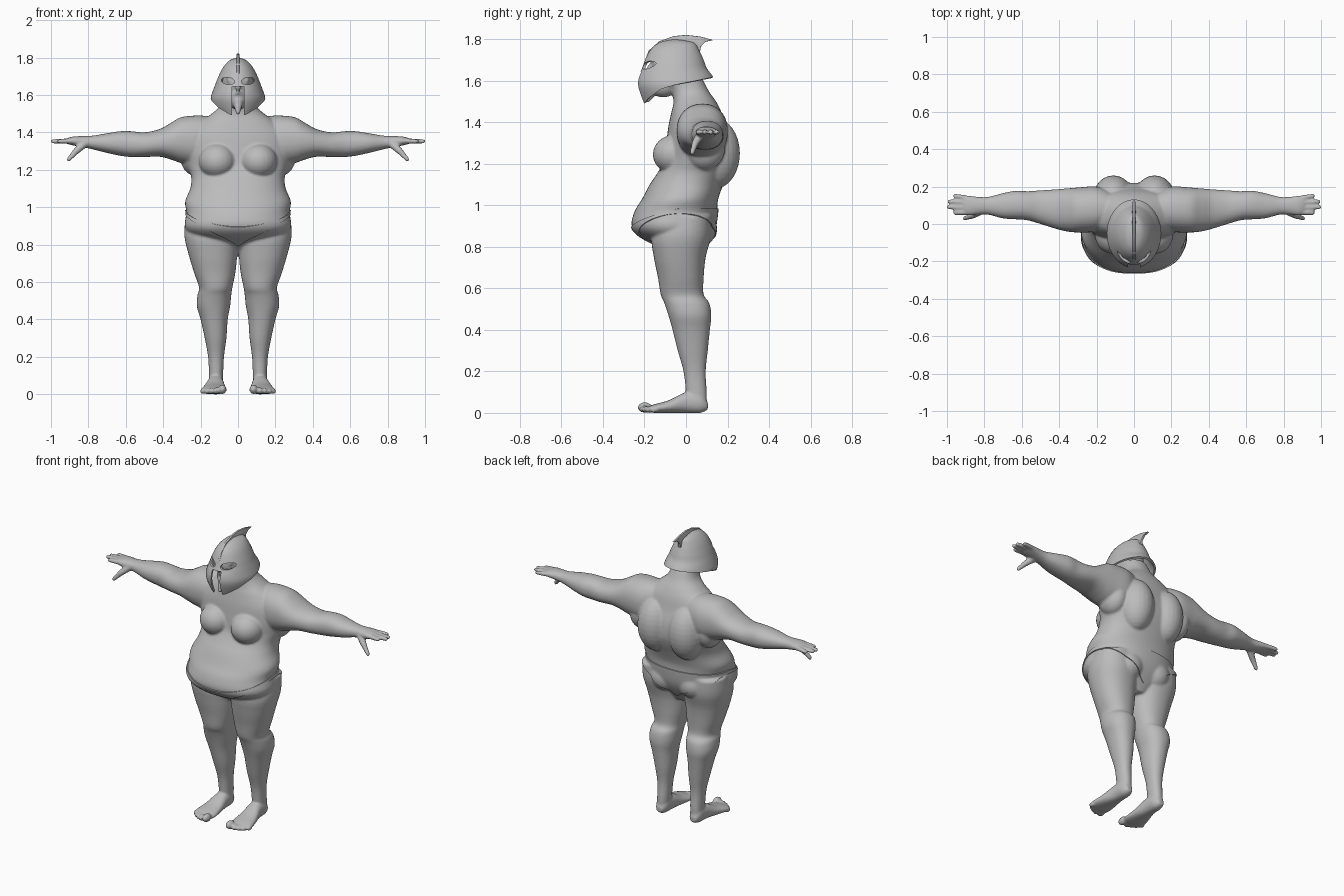
import bpy, bmesh, math
from mathutils import Vector, Matrix
from mathutils.bvhtree import BVHTree

if "Cube" in bpy.data.objects:
    bpy.data.objects.remove(bpy.data.objects["Cube"])

grey = bpy.data.materials.new("clay grey")
grey.use_nodes = True
COL = (0.5, 0.5, 0.5, 1)
grey.diffuse_color = COL
grey.node_tree.nodes["Principled BSDF"].inputs["Base Color"].default_value = COL
SIDES = (-1, 1)


def finish(bm, name):
    bmesh.ops.recalc_face_normals(bm, faces=bm.faces[:])
    me = bpy.data.meshes.new(name)
    bm.to_mesh(me)
    bm.free()
    ob = bpy.data.objects.new(name, me)
    bpy.context.collection.objects.link(ob)
    me.materials.append(grey)
    return ob


def bake(ob):
    """Replace an object's mesh with its modified result."""
    dg = bpy.context.evaluated_depsgraph_get()
    me = bpy.data.meshes.new_from_object(ob.evaluated_get(dg))
    ob.modifiers.clear()
    ob.data = me
    return ob


def soften(ob, angle=None):
    bpy.ops.object.select_all(action='DESELECT')
    ob.select_set(True)
    bpy.context.view_layer.objects.active = ob
    if angle:
        bpy.ops.object.shade_smooth_by_angle(angle=math.radians(angle))
    else:
        bpy.ops.object.shade_smooth()


def refine(rows, steps=4):
    """Smooth curve through the section rows."""
    out = []
    for i in range(len(rows) - 1):
        p = [rows[max(0, min(len(rows) - 1, i + k))] for k in (-1, 0, 1, 2)]
        for j in range(steps):
            t = j / steps
            out.append([b + t / 2 * (c - a + t * (2*a - 5*b + 4*c - d + t * (3*(b - c) + d - a)))
                        for a, b, c, d in zip(*p)])
    return out + [list(rows[-1])]


def loft(bm, rows, axis, side=1, n=40, power=2.2):
    """Rounded sections (t, a0, a1, b0, b1) stacked along an axis."""
    rings = []
    for t, a0, a1, b0, b1 in refine(rows):
        ring = []
        for k in range(n):
            w = 2 * math.pi * k / n
            c, s = math.cos(w), math.sin(w)
            a = (a0 + a1) / 2 + (a1 - a0) / 2 * math.copysign(abs(c) ** (2 / power), c)
            b = (b0 + b1) / 2 + (b1 - b0) / 2 * math.copysign(abs(s) ** (2 / power), s)
            x, y, z = {'x': (t, a, b), 'y': (a, t, b), 'z': (a, b, t)}[axis]
            ring.append(bm.verts.new((x * side, y, z)))
        rings.append(ring)
    for r, q in zip(rings, rings[1:]):
        for k in range(n):
            bm.faces.new((r[k], r[k - 1], q[k - 1], q[k]))
    bm.faces.new(rings[0])
    bm.faces.new(rings[-1])


def ball(bm, c, r):
    m = Matrix.Translation(c) @ Matrix.Diagonal((*r, 1))
    bmesh.ops.create_uvsphere(bm, u_segments=24, v_segments=16, radius=1, matrix=m)


def digit(bm, p, q, r0, r1):
    """Tapered finger with round ends."""
    p, q = Vector(p), Vector(q)
    d = q - p
    m = Matrix.Translation((p + q) / 2) @ d.to_track_quat('Z', 'Y').to_matrix().to_4x4()
    bmesh.ops.create_cone(bm, cap_ends=True, segments=16, radius1=r0, radius2=r1,
                          depth=d.length, matrix=m)
    ball(bm, p, (r0,) * 3)
    ball(bm, q, (r1,) * 3)


# Body: trunk, then mirrored limbs, fused into one skin
bm = bmesh.new()
trunk = [(.75, .06, -.07, .06), (.80, .15, -.13, .09), (.85, .25, -.22, .12), (.9, .285, -.262, .14),
         (.97, .275, -.248, .15), (1.03, .283, -.212, .155), (1.1, .255, -.175, .18),
         (1.16, .25, -.135, .205), (1.22, .27, -.105, .22), (1.3, .285, -.095, .215),
         (1.38, .27, -.085, .19), (1.45, .21, -.07, .17), (1.5, .14, -.06, .145),
         (1.55, .09, -.07, .11), (1.63, .075, -.1, .07)]
loft(bm, [(z, -w, w, f, b) for z, w, f, b in trunk], 'z', n=64)
leg = [(.04, .085, .155, .01, .1), (.1, .08, .155, 0, .1), (.2, .075, .16, -.012, .095),
       (.3, .062, .178, -.04, .105), (.4, .055, .2, -.065, .115), (.47, .042, .22, -.085, .122),
       (.53, .036, .217, -.105, .112), (.57, .03, .208, -.122, .085), (.65, .014, .235, -.135, .085),
       (.75, .004, .265, -.155, .095), (.85, 0, .287, -.165, .12), (.95, .03, .28, -.12, .12)]
foot = [(.105, .1, .14, .015, .05), (.07, .08, .158, 0, .1), (0, .075, .165, 0, .1),
        (-.08, .065, .187, 0, .062), (-.15, .06, .2, 0, .042), (-.185, .07, .18, .005, .03)]
arm = [(.12, 0, .17, 1.25, 1.48), (.2, -.04, .2, 1.22, 1.49), (.3, -.045, .195, 1.235, 1.482),
       (.36, -.04, .19, 1.255, 1.45), (.42, -.025, .185, 1.27, 1.417), (.5, 0, .18, 1.268, 1.4),
       (.57, .02, .175, 1.268, 1.406), (.63, .025, .178, 1.275, 1.406), (.7, .03, .165, 1.29, 1.395),
       (.78, .05, .145, 1.31, 1.382), (.83, .05, .145, 1.32, 1.38), (.88, .045, .15, 1.33, 1.378),
       (.91, .055, .145, 1.337, 1.37)]
for s in SIDES:
    loft(bm, leg, 'z', s)
    loft(bm, foot, 'y', s)
    loft(bm, arm, 'x', s)
    ball(bm, (s * .11, -.055, 1.245), (.1, .105, .095))      # chest
    ball(bm, (s * .11, .14, 1.25), (.11, .12, .17))          # shoulder blade
    ball(bm, (s * .235, .09, 1.28), (.075, .1, .11))         # side of back
    ball(bm, (s * .1, .045, .885), (.1, .1, .095))           # buttock
    for x, y, r in ((.083, -.198, .027), (.118, -.2, .019), (.144, -.19, .018),
                    (.168, -.175, .017), (.19, -.155, .016)):
        ball(bm, (s * x, y, r * .95), (r * .8, r * 1.3, r * .95))
    for y0, y1, tip in ((.063, .06, .955), (.088, .09, .99), (.113, .12, .985), (.136, .15, .955)):
        digit(bm, (s * .88, y0, 1.354), (s * tip, y1, 1.352), .015, .0125)
    digit(bm, (s * .82, .07, 1.34), (s * .865, .045, 1.3), .022, .018)
    digit(bm, (s * .865, .045, 1.3), (s * .905, .03, 1.255), .017, .012)

# Head and face inside the helmet
ball(bm, (0, -.06, 1.66), (.085, .11, .11))
ball(bm, (0, -.11, 1.58), (.055, .07, .06))
digit(bm, (0, -.165, 1.685), (0, -.188, 1.638), .009, .015)
digit(bm, (0, -.155, 1.565), (0, -.185, 1.505), .03, .012)
for s in SIDES:
    digit(bm, (0, -.18, 1.612), (s * .03, -.16, 1.6), .011, .008)
    digit(bm, (s * .015, -.163, 1.7), (s * .06, -.14, 1.705), .011, .01)
    ball(bm, (s * .043, -.142, 1.678), (.017,) * 3)
body = finish(bm, "body")
mod = body.modifiers.new("fuse", 'REMESH')
mod.mode = 'VOXEL'
mod.voxel_size = .007
mod = body.modifiers.new("relax", 'SMOOTH')
mod.factor, mod.iterations = .5, 5
bake(body)
soften(body)

# Briefs: thin cloth dropped onto the hips
bm = bmesh.new()
bm.from_mesh(body.data)
tree = BVHTree.FromBMesh(bm)
bm.free()
bm = bmesh.new()
rows, N, M = [], 120, 14
for k in range(N):
    w = 2 * math.pi * k / N
    out = Vector((math.cos(w), math.sin(w), 0))
    low = .795 + .165 * abs(out.x) ** 1.5
    high = .985 - .09 * max(0, -out.y) ** 1.2
    col = []
    for j in range(M):
        mid = Vector((0, -.03, low + (high - low) * j / (M - 1)))
        hit = tree.ray_cast(mid + out, -out)[0]
        col.append(bm.verts.new((hit or mid + out * .08) + out * .002))
    rows.append(col)
for k in range(N):
    for j in range(M - 1):
        bm.faces.new((rows[k - 1][j], rows[k][j], rows[k][j + 1], rows[k - 1][j + 1]))
briefs = finish(bm, "briefs")
mod = briefs.modifiers.new("cloth", 'SOLIDIFY')
mod.thickness, mod.offset = .008, 0
bake(briefs)
soften(briefs, 50)


# Helmet shell with a dipping front rim
def lookup(rows, t):
    for a, b in zip(rows, rows[1:]):
        if t <= b[0]:
            f = max(0, (t - a[0]) / (b[0] - a[0]))
            return [p + (q - p) * f for p, q in zip(a, b)]
    return rows[-1]


shape = refine([(1.47, .1, -.2, .14), (1.53, .135, -.222, .14), (1.58, .146, -.235, .14),
                (1.62, .135, -.23, .13), (1.66, .12, -.212, .1), (1.7, .104, -.197, .085),
                (1.75, .078, -.17, .062), (1.785, .045, -.125, .035), (1.8, .006, -.06, -.05)])
rim = [(-1, 1.485), (-.8, 1.515), (-.4, 1.56), (0, 1.582), (1, 1.618)]
bm = bmesh.new()
rows, N, M = [], 96, 32
for k in range(N):
    w = 2 * math.pi * k / N
    c, s = math.cos(w), math.sin(w)
    low = lookup(rim, s)[1]
    col = []
    for j in range(M):
        z = low + (1.8 - low) * math.sin(j / (M - 1) * math.pi / 2)
        _, rx, f, b = lookup(shape, z)
        col.append(bm.verts.new((rx * c, (f + b) / 2 + (b - f) / 2 * s, z)))
    rows.append(col)
for k in range(N):
    for j in range(M - 1):
        bm.faces.new((rows[k - 1][j], rows[k][j], rows[k][j + 1], rows[k - 1][j + 1]))
bm.faces.new([col[-1] for col in rows])
helmet = finish(bm, "helmet")
mod = helmet.modifiers.new("shell", 'SOLIDIFY')
mod.thickness, mod.offset = .012, -1

# Openings for the eyes and mouth
bm = bmesh.new()
for s in SIDES:
    m = Matrix.Translation((s * .054, -.2, 1.675)) @ Matrix.Rotation(s * -.15, 4, 'Y') \
        @ Matrix.Diagonal((.036, 1, .019, 1)) @ Matrix.Rotation(math.pi / 2, 4, 'X')
    bmesh.ops.create_cone(bm, cap_ends=True, segments=32, radius1=1, radius2=1, depth=.2, matrix=m)
m = Matrix.Translation((0, -.22, 1.54)) @ Matrix.Diagonal((.062, .16, .21, 1))
bmesh.ops.create_cube(bm, size=1, matrix=m)
cutter = finish(bm, "openings")
cutter.hide_render = True
mod = helmet.modifiers.new("openings", 'BOOLEAN')
mod.object, mod.solver = cutter, 'EXACT'
bake(helmet)
bpy.data.objects.remove(cutter)
soften(helmet, 40)

# Crest fin, thin at the top and wider at the base
fin = [(-.205, 1.68), (-.18, 1.745), (-.13, 1.79), (-.06, 1.815), (0, 1.821), (.07, 1.813),
       (.132, 1.796), (.095, 1.788), (.072, 1.765), (.066, 1.73), (0, 1.76), (-.1, 1.76), (-.17, 1.7)]
bm = bmesh.new()
wall = [[bm.verts.new((s * (.014 if i > 8 else .007), y, z)) for i, (y, z) in enumerate(fin)]
        for s in SIDES]
bm.faces.new(wall[0])
bm.faces.new(wall[1])
for i in range(len(fin)):
    bm.faces.new((wall[0][i - 1], wall[0][i], wall[1][i], wall[1][i - 1]))
crest = finish(bm, "helmet_crest")
mod = crest.modifiers.new("round", 'BEVEL')
mod.width, mod.segments = .003, 2
bake(crest)
soften(crest, 40)
